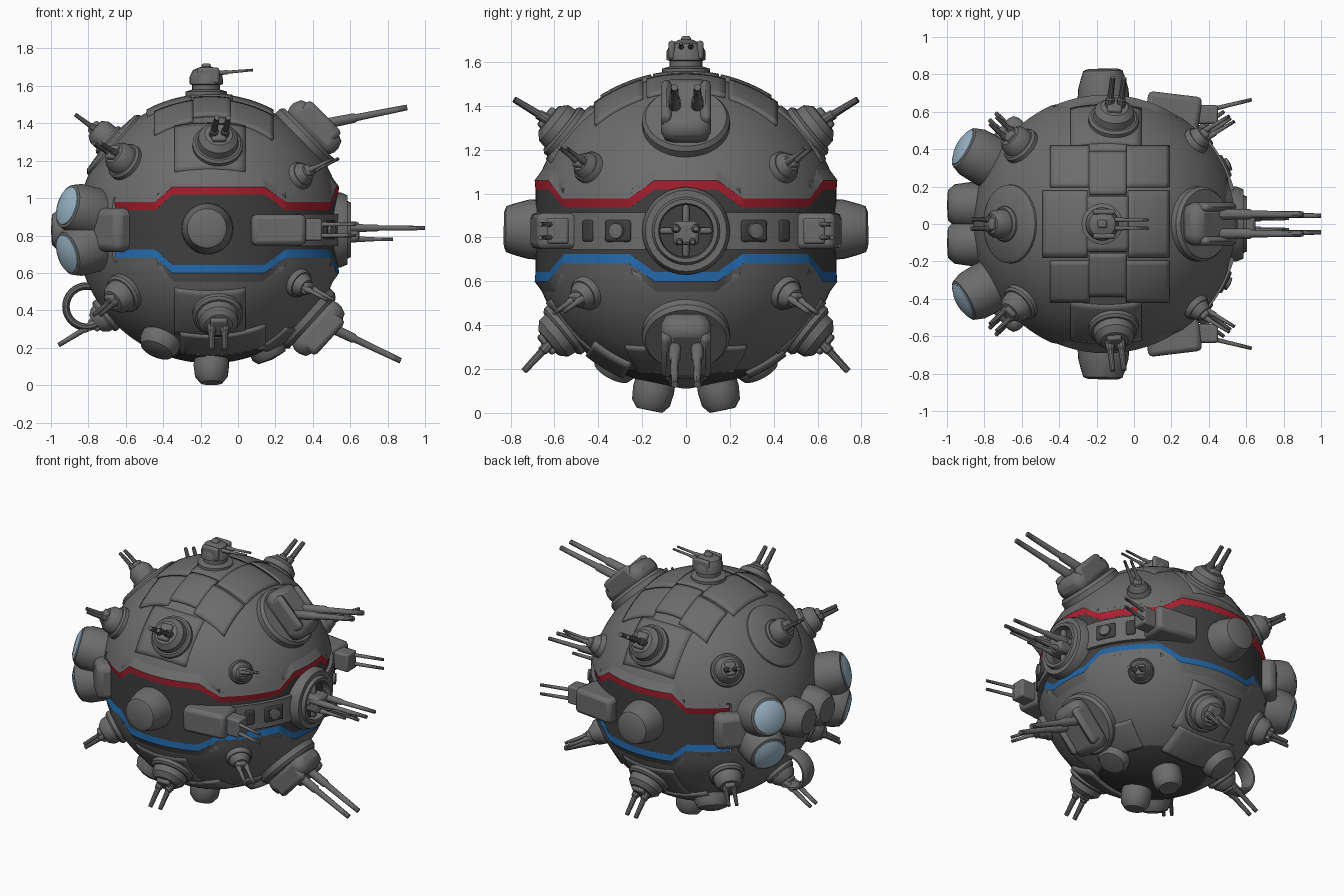
import bpy, bmesh, math
from mathutils import Vector, Matrix

if "Cube" in bpy.data.objects:
    bpy.data.objects.remove(bpy.data.objects["Cube"])

C = Vector((-0.15, 0, 0.83))   # centre of the spherical hull
R = 0.713


def material(name, rgb):
    m = bpy.data.materials.new(name)
    m.diffuse_color = (*rgb, 1)
    m.use_nodes = True
    m.node_tree.nodes["Principled BSDF"].inputs["Base Color"].default_value = m.diffuse_color
    return m


GREY = material("hull_grey", (0.15, 0.15, 0.15))
DARK = material("belt_dark_grey", (0.05, 0.05, 0.05))
RED = material("stripe_red", (0.42, 0.015, 0.03))
BLUE = material("stripe_blue", (0.015, 0.13, 0.38))
GLOW = material("engine_pale_blue", (0.33, 0.47, 0.58))


def frame(d, at=(0, 0, 0)):
    """Matrix with z along d, y as upward as possible, moved to hull centre + at."""
    z = Vector(d).normalized()
    x = Vector((0, 0, 1)).cross(z)
    x = Vector((1, 0, 0)) if x.length < 0.01 else x.normalized()
    y = z.cross(x)
    return Matrix.Translation(C + Vector(at)) @ Matrix((x, y, z)).transposed().to_4x4()


def finish(name, bm, mat, m=None):
    bmesh.ops.remove_doubles(bm, verts=bm.verts, dist=1e-5)
    bmesh.ops.recalc_face_normals(bm, faces=bm.faces)
    me = bpy.data.meshes.new(name)
    bm.to_mesh(me)
    bm.free()
    me.materials.append(mat)
    ob = bpy.data.objects.new(name, me)
    bpy.context.collection.objects.link(ob)
    if m is not None:
        ob.matrix_world = m
    return ob


def lathe(name, prof, d, mat=GREY, at=(0, 0, 0), seg=24):
    bm = bmesh.new()
    vs = [bm.verts.new((r, 0, h)) for r, h in prof]
    es = [bm.edges.new(p) for p in zip(vs, vs[1:])]
    bmesh.ops.spin(bm, geom=vs + es, cent=(0, 0, 0), axis=(0, 0, 1),
                   angle=2 * math.pi, steps=seg)
    return finish(name, bm, mat, frame(d, at))


def barrel(name, a, b, r):
    a, b = Vector(a), Vector(b)
    n = (b - a).length
    lathe(name, [(0, 0), (1.5 * r, 0), (1.35 * r, .4 * n), (r, .43 * n), (.8 * r, n), (0, n)],
          b - a, GREY, a, 10)


def box(name, size, m, mat=GREY, bevel=0.012):
    bm = bmesh.new()
    bmesh.ops.create_cube(bm, size=1)
    bmesh.ops.scale(bm, vec=size, verts=bm.verts)
    ob = finish(name, bm, mat, m)
    b = ob.modifiers.new("bevel", "BEVEL")
    b.width, b.segments = bevel, 2
    return ob


def plate(name, d, u0, u1, v0, v1, r=0.728, mat=GREY, n=10):
    """Curved armour plate: a rectangle projected on the hull around direction d."""
    bm = bmesh.new()
    g = []
    for i in range(n + 1):
        u = u0 + (u1 - u0) * i / n
        g.append([])
        for j in range(n + 1):
            v = v0 + (v1 - v0) * j / n
            g[-1].append(bm.verts.new((u, v, math.sqrt(max(r * r - u * u - v * v, 0)))))
    for i in range(n):
        for j in range(n):
            bm.faces.new((g[i][j], g[i + 1][j], g[i + 1][j + 1], g[i][j + 1]))
    ob = finish(name, bm, mat, frame(d))
    s = ob.modifiers.new("thickness", "SOLIDIFY")
    s.thickness, s.offset = 0.03, -1


def sweep(name, az0, az1, section, mat, step=1):
    """Sweep a closed (radius, z) section, depending on azimuth, round the hull."""
    bm = bmesh.new()
    n = max(2, round((az1 - az0) / step))
    rings = []
    for i in range(n + 1):
        a = az0 + (az1 - az0) * i / n
        c, s = math.cos(math.radians(a)), math.sin(math.radians(a))
        rings.append([bm.verts.new((r * c, r * s, z)) for r, z in section(abs(a))])
    for p, q in zip(rings, rings[1:]):
        for k in range(len(p)):
            l = (k + 1) % len(p)
            bm.faces.new((p[k], p[l], q[l], q[k]))
    bm.faces.new(rings[0])
    bm.faces.new(rings[-1])
    return finish(name, bm, mat, Matrix.Translation(C))


def turret(name, d, r, gdir, top=0.81, tip=0.95, sep=0.03, gun=0.012):
    """Round stepped mount with twin guns."""
    d, g = Vector(d).normalized(), Vector(gdir).normalized()
    lathe(name + "_mount", [(r, .62), (r, .728), (r * .9, .74), (r * .82, .74), (r * .78, top - .04),
                            (r * .55, top - .01), (0, top)], d)
    side = d.cross((0, 0, 1)).normalized()
    a = d * (top - .05)
    for s in (-1, 1):
        o = side * sep * s
        barrel(name + "_gun", a + o, a + o + g * (tip - top + .05), gun)
    box(name + "_block", (sep * 2.6, r * .8, .06), frame(d, d * (top - .015)))


# Belt outline: half height by azimuth
STEPS = [(0, .23), (12, .23), (22, .148), (54, .148), (65, .23), (107, .23), (115, .148), (180, .148)]


def edge(a):
    for (a0, h0), (a1, h1) in zip(STEPS, STEPS[1:]):
        if a <= a1:
            return h0 + (h1 - h0) * (a - a0) / (a1 - a0)


# Hull sphere, sunk behind the belt, with dark underside cap
bm = bmesh.new()
bmesh.ops.create_uvsphere(bm, u_segments=120, v_segments=90, radius=R)
for v in bm.verts:
    a = abs(math.degrees(math.atan2(v.co.y, v.co.x)))
    if a < 137 and abs(v.co.z) < edge(a) + .005:
        f = .665 / v.co.xy.length
        v.co.x, v.co.y = v.co.x * f, v.co.y * f
hull = finish("hull", bm, GREY, Matrix.Translation(C))
hull.data.materials.append(DARK)
for p in hull.data.polygons:
    p.material_index = int(p.center.z < -0.625)


# Recessed dark belt; red and blue slopes lead down to it from the hull lips
def lip_radius(h):
    return max(math.sqrt(R * R - h * h) + .001, .691)


def stripe(sign):
    def section(a):
        h = edge(a)
        return [(.6, sign * (h - .042)), (.6865, sign * (h - .042)),
                (lip_radius(h) - .001, sign * h), (.6, sign * h)]
    return section


def lip(sign):
    def section(a):
        h = edge(a)
        k = h + .05
        return [(.6, sign * h), (lip_radius(h), sign * h),
                (math.sqrt(R * R - k * k) - .001, sign * k), (.6, sign * k)]
    return section


sweep("belt", -137, 137, lambda a: [(.6, -edge(a) + .03), (.686, -edge(a) + .03),
                                    (.686, edge(a) - .03), (.6, edge(a) - .03)], DARK)
for n, sign, mat in (("red", 1, RED), ("blue", -1, BLUE)):
    sweep(n + "_stripe", -137, 137, stripe(sign), mat)
    sweep(n + "_side_lip", -137, 137, lip(sign), GREY)

# Round gun hub on the +x end
lathe("hub", [(.2, .6), (.2, .70), (.185, .735), (.155, .735), (.145, .755), (.125, .755), (.12, .70), (0, .70)],
      (1, 0, 0), seg=32)
lathe("hub_recess", [(.12, .69), (.12, .705), (0, .705)], (1, 0, 0), DARK, seg=32)
for n, size in (("hub_bar_flat", (.24, .03, .04)), ("hub_bar_upright", (.03, .24, .04))):
    box(n, size, frame((1, 0, 0), (.715, 0, 0)))
box("hub_gun_block", (.12, .11, .12), frame((1, 0, 0), (.74, 0, -.01)), bevel=.02)
for s in (-1, 1):
    barrel("hub_long_gun", (.72, s * .045, .01), (1.15, s * .045, .01), .015)
    barrel("hub_short_gun", (.72, s * .03, -.05), (.98, s * .03, -.05), .012)

# Parts mirrored front to back
for s in (-1, 1):
    # belt rail, sockets and side gun box
    a = sorted((s * 15, s * 48))
    sweep("belt_rail", *a, lambda a: [(.6, -.085), (.71, -.085), (.71, .085), (.6, .085)], GREY, 3)
    for az, w in ((26, .13), (39, .06)):
        d = (math.cos(math.radians(az)), s * math.sin(math.radians(az)), 0)
        box("rail_socket", (w, .1, .05), frame(d, Vector(d) * .695), DARK)
    az = math.radians(26)
    lathe("rail_lens", [(.04, .70), (.035, .735), (0, .74)], (math.cos(az), s * math.sin(az), 0), seg=16)
    box("side_gun_box", (.29, .19, .165), Matrix.Translation((.21, s * .60, .83))
        @ Matrix.Rotation(-s * .12, 4, "Z"), bevel=.025)
    box("side_gun_mount", (.18, .1, .12), Matrix.Translation((.36, s * .585, .83)))
    for k in (-1, 1):
        barrel("side_gun", (.43, s * .58, k * .03), (.78, s * .665, k * .03), .012)
    # dome on the belt
    lathe("belt_dome", [(.14, .64), (.135, .72), (.12, .775), (.105, .82), (.08, .83), (0, .83)],
          (-.02, s, .01), seg=28)
    # rounded block closing the belt
    az = math.radians(138)
    d = Vector((math.cos(az), s * math.sin(az), 0))
    box("belt_end_block", (.22, .235, .2), frame(d, d * .665), bevel=.04)
    # paired engines, upper and lower
    for k in (-1, 1):
        d, at = (-.745, s * .415, k * .23), (-.025, 0, k * -.1)
        lathe("engine_pod", [(.13, .5), (.142, .72), (.137, .82), (.118, .87), (.105, .875), (0, .87)], d, GREY, at, 28)
        lathe("engine_glow", [(.107, .865), (.104, .88), (.065, .897), (0, .902)], d, GLOW, at, 28)
    lathe("centre_engine", [(.125, .5), (.125, .72), (.112, .81), (.08, .845), (0, .85)], (-1, 0, 0), at=(0, s * .1, 0))
    # twin-gun turrets
    turret("upper_side_turret", (.04, s * .54, .44), .135, (.1, s * .82, .5), .82, .99, .03, .017)
    turret("lower_side_turret", (.04, s * .54, -.44), .135, (0, s * .68, -.73), .82, .98, .035, .017)
    turret("upper_fore_turret", (.5, s * .46, .3), .075, (.75, s * .45, .35), .79, .96, .02, .011)
    turret("lower_fore_turret", (.5, s * .48, -.3), .08, (.7, s * .5, -.36), .79, .95, .025, .012)
    turret("upper_aft_turret", (-.5, s * .46, .4), .105, (-.6, s * .55, .38), .82, .94, .025, .014)
    turret("lower_aft_turret", (-.49, s * .46, -.36), .11, (-.5, s * .5, -.42), .82, .95, .025, .014)
    # thin panels under the side turrets
    plate("upper_side_panel", (0, s * .54, .44), -.19, .19, -.15, .17, .719)
    plate("lower_side_panel", (0, s * .54, -.44), -.19, .19, -.17, .15, .719)
    # roof plates
    y = sorted((s * .2, s * .42))
    plate("roof_side_plate", (0, 0, 1), -.3, -.09, *y)
    plate("roof_side_plate", (0, 0, 1), .11, .34, *y)
    plate("roof_notch_plate", (0, 0, 1), -.09, .11, *sorted((s * .16, s * .39)), .732)
    # underside plates and feet
    plate("keel_plate", (0, s * .36, -.6), -.16, .3, -.1, .1, .732)
    plate("keel_fore_plate", (.36, s * .15, -.6), -.1, .1, -.08, .12, .727)
    lathe("keel_foot", [(.085, .6), (.095, .74), (.088, .80), (.06, .835), (0, .835)], (.01, s * .2, -.98))
    lathe("keel_bulge", [(.11, .6), (.11, .74), (.09, .78), (.05, .795), (0, .795)], (-.28, s * .33, -.63))
lathe("keel_fore_bulge", [(.1, .6), (.1, .73), (.08, .76), (0, .77)], (.3, 0, -.62))

# Central roof plates
plate("roof_centre_plate", (0, 0, 1), -.34, -.1, -.18, .18)
plate("roof_centre_plate", (0, 0, 1), .12, .34, -.18, .18)
plate("roof_middle_plate", (0, 0, 1), -.1, .12, -.15, .15, .732)

# Top turret
lathe("top_turret", [(.11, .68), (.11, .74), (.075, .75), (.075, .775), (.09, .78), (.088, .82), (.07, .855),
                     (.03, .872), (0, .875)], (0, 0, 1), at=(-.02, 0, 0))
for s in (-1, 1):
    box("top_turret_cheek", (.12, .03, .085), Matrix.Translation((-.16, s * .065, 1.655)))
    barrel("top_gun", (0, s * .022, .835), (.23, s * .022, .855), .009)
box("top_turret_sight", (.05, .045, .04), Matrix.Translation((-.17, 0, 1.70)))

# Large slanted turrets above and below the hub
for n, d, a, b in (("upper_main", (.53, 0, .52), (.58, .56), (1.055, .655)),
                   ("lower_main", (.55, 0, -.5), (.6, -.5), (1.02, -.7))):
    d = Vector(d).normalized()
    lathe(n + "_flange", [(.2, .6), (.2, .72), (.185, .74), (0, .74)], d, seg=32)
    box(n + "_housing", (.23, .34, .14), frame(d, d * .78), bevel=.055)
    for s in (-1, 1):
        box(n + "_cheek", (.05, .25, .1), frame(d, d * .82 + Vector((0, s * .09, 0))), bevel=.03)
        barrel(n + "_gun", (a[0], s * .052, a[1]), (b[0], s * .052, b[1]), .02)

# Aft centre turrets, disc and hoop
lathe("aft_disc", [(.22, .6), (.21, .692), (.19, .708), (0, .728)], (-.52, 0, .46), seg=32)
turret("aft_upper_turret", (-.52, 0, .46), .095, (-.75, 0, .55), .83, .95, .025, .014)
turret("aft_lower_turret", (-.56, 0, -.46), .1, (-.82, 0, -.5), .8, 1.02, .03, .016)
bpy.ops.mesh.primitive_torus_add(major_radius=.11, minor_radius=.02, major_segments=32, minor_segments=10,
                                 location=(-.81, 0, .42), rotation=(math.pi / 2, 0, 0))
hoop = bpy.context.object
hoop.name = "aft_hoop"
hoop.scale = (1, 1, 3)
hoop.data.materials.append(GREY)

# Smooth shading with sharp edges kept
bpy.ops.object.select_all(action="SELECT")
bpy.context.view_layer.objects.active = hull
bpy.ops.object.shade_smooth_by_angle(angle=math.radians(35))
